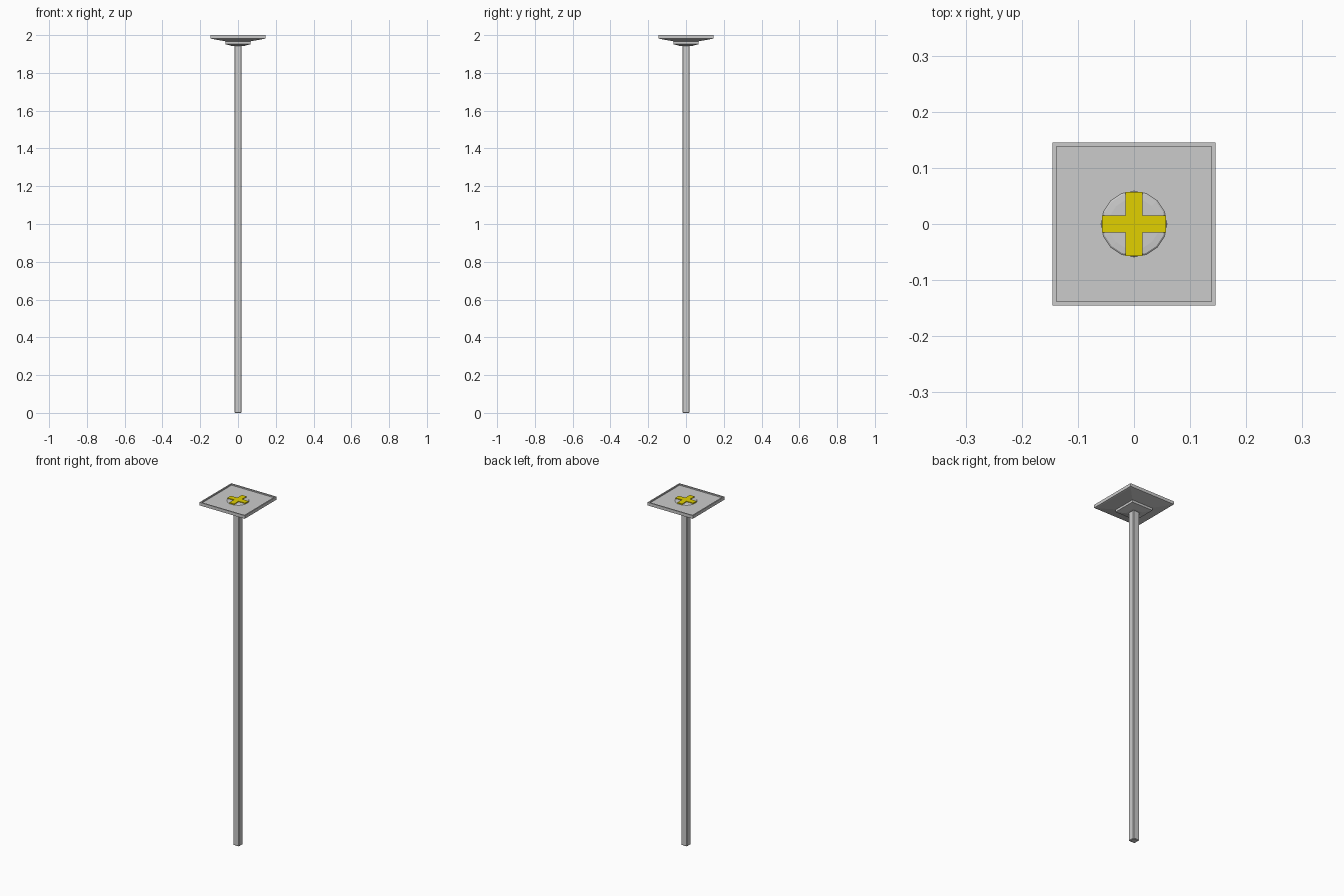
import bpy, bmesh, math

if "Cube" in bpy.data.objects:
    bpy.data.objects.remove(bpy.data.objects["Cube"])


def loft(name, profile, sides=4, turn=math.pi / 4):
    """Stack regular rings (radius to flat for squares, z) and cap both ends."""
    bm = bmesh.new()
    scale = math.sqrt(2) if sides == 4 else 1
    rings = []
    for r, z in profile:
        rings.append([bm.verts.new((r * scale * math.cos(turn + i * math.tau / sides),
                                    r * scale * math.sin(turn + i * math.tau / sides), z))
                      for i in range(sides)])
    for a, b in zip(rings, rings[1:]):
        for i in range(sides):
            j = (i + 1) % sides
            bm.faces.new((a[i], a[j], b[j], b[i]))
    bm.faces.new(rings[0][::-1])
    bm.faces.new(rings[-1])
    return finish(name, bm)


def finish(name, bm):
    bmesh.ops.recalc_face_normals(bm, faces=bm.faces)
    mesh = bpy.data.meshes.new(name)
    bm.to_mesh(mesh)
    bm.free()
    obj = bpy.data.objects.new(name, mesh)
    bpy.context.collection.objects.link(obj)
    return obj


# Square post with slightly chamfered long edges
post = loft("post", [(0.019, 0), (0.019, 1.945)])
bevel = post.modifiers.new("chamfer", 'BEVEL')
bevel.width = 0.003
bevel.segments = 1

# Stepped collar under the head
loft("collar", [(0.03, 1.942), (0.067, 1.952), (0.067, 1.965), (0.06, 1.968)])

# Square head: tapered underside, raised rim, shallow recessed top
loft("head_plate", [(0.06, 1.966), (0.138, 1.98), (0.145, 1.982),
                    (0.145, 2.0), (0.138, 2.0), (0.138, 1.993)])

# Low round boss in the middle of the plate
loft("boss", [(0.06, 1.992), (0.056, 1.995), (0.045, 1.996)], sides=16, turn=0)

# Yellow plus-shaped marker
bm = bmesh.new()
arm, half = 0.057, 0.0155
points = []
for k in range(4):
    c, s = round(math.cos(k * math.pi / 2)), round(math.sin(k * math.pi / 2))
    for x, y in ((arm, -half), (arm, half), (half, half)):
        points.append((x * c - y * s, x * s + y * c, 1.992))
face = bm.faces.new([bm.verts.new(p) for p in points])
top = bmesh.ops.extrude_face_region(bm, geom=[face])["geom"]
bmesh.ops.translate(bm, vec=(0, 0, 0.008),
                    verts=[v for v in top if isinstance(v, bmesh.types.BMVert)])
cross = finish("cross_marker", bm)
yellow = bpy.data.materials.new("yellow")
yellow.diffuse_color = (0.75, 0.63, 0.0, 1)
yellow.use_nodes = True
yellow.node_tree.nodes["Principled BSDF"].inputs["Base Color"].default_value = yellow.diffuse_color
cross.data.materials.append(yellow)
